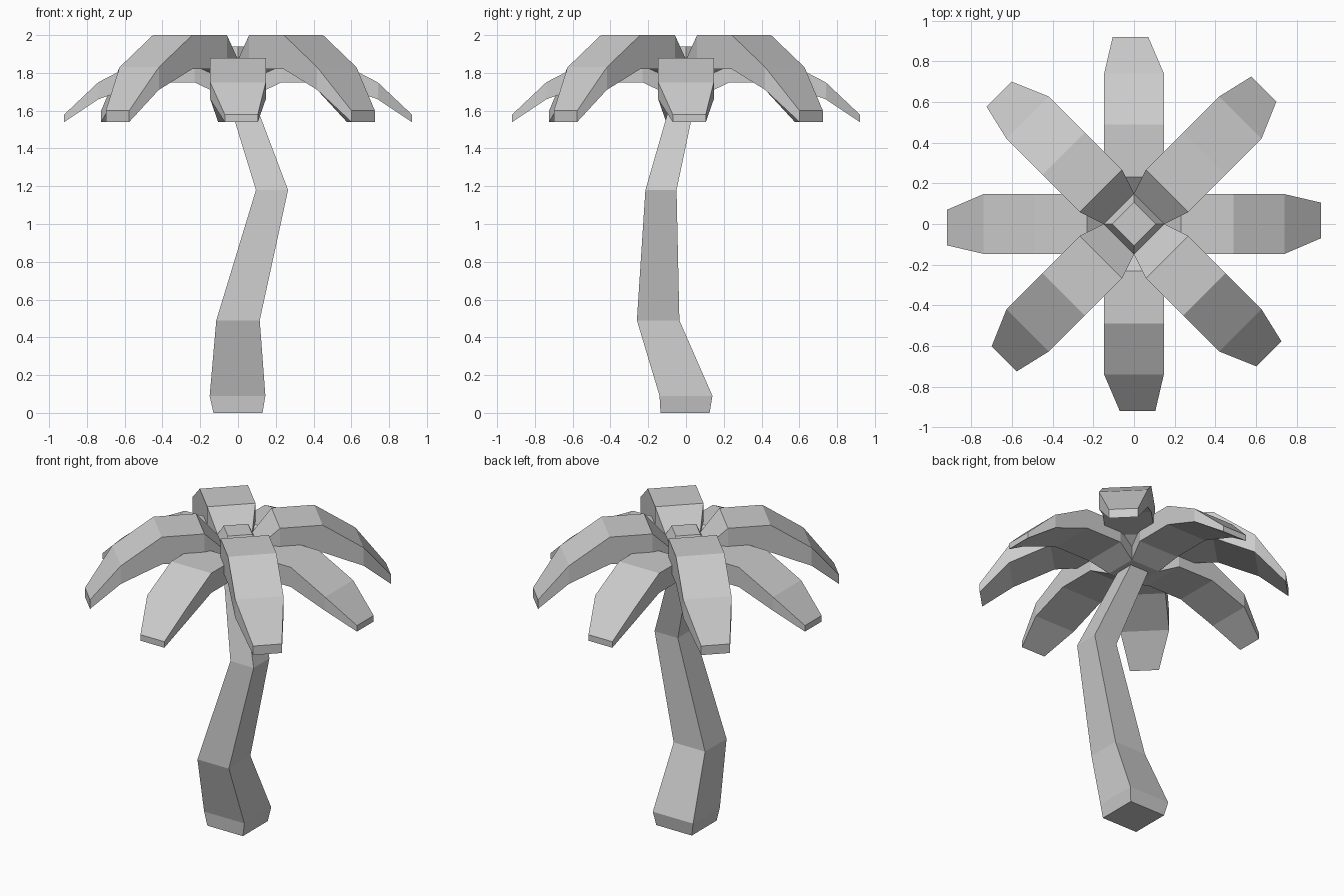
import bpy
import bmesh
from math import cos, sin, pi
from mathutils import Matrix

if "Cube" in bpy.data.objects:
    bpy.data.objects.remove(bpy.data.objects["Cube"])


def loft(bm, rings, cap_start=True, cap_end=True):
    """Skin a chain of four-point rings with flat quads."""
    loops = [[bm.verts.new(p) for p in ring] for ring in rings]
    for a, b in zip(loops, loops[1:]):
        for i in range(4):
            j = (i + 1) % 4
            bm.faces.new((a[i], a[j], b[j], b[i]))
    if cap_start:
        bm.faces.new(loops[0][::-1])
    if cap_end:
        bm.faces.new(loops[-1])


def make_object(name, rings, angle=0.0, **caps):
    bm = bmesh.new()
    loft(bm, rings, **caps)
    bmesh.ops.recalc_face_normals(bm, faces=bm.faces)
    bm.transform(Matrix.Rotation(angle, 4, 'Z'))
    mesh = bpy.data.meshes.new(name)
    bm.to_mesh(mesh)
    bm.free()
    obj = bpy.data.objects.new(name, mesh)
    bpy.context.collection.objects.link(obj)
    return obj


def rect(x0, x1, y0, y1, z):
    return [(x0, y0, z), (x1, y0, z), (x1, y1, z), (x0, y1, z)]


# Crooked square trunk: x range, y range, height
trunk = [
    (-0.13, 0.13, -0.135, 0.125, 0.0),
    (-0.15, 0.145, -0.14, 0.14, 0.09),
    (-0.115, 0.115, -0.26, -0.035, 0.49),
    (0.095, 0.265, -0.215, -0.05, 1.18),
    (-0.08, 0.05, -0.05, 0.07, 1.75),
]
make_object("trunk", [rect(*level) for level in trunk])

# Frond outline from core to tip: radius, right edge, left edge
outline = [(0.106, -0.106, 0.106), (0.23, -0.147, 0.147),
           (0.49, -0.147, 0.147), (0.74, -0.147, 0.147), (0.92, -0.07, 0.105)]


def make_fronds(name, start, tops, bottoms):
    rings = [[(r, right, b), (r, left, b), (r, left, t), (r, right, t)]
             for (r, right, left), t, b in zip(outline, tops, bottoms)]
    for k in range(4):
        make_object(f"{name}_{k + 1}", rings, start + k * pi / 2, cap_start=False)


# Upper layer on the diagonals, lower layer along the axes
make_fronds("upper_frond", pi / 4,
            (1.87, 2.0, 2.0, 1.83, 1.60), (1.76, 1.82, 1.82, 1.71, 1.54))
make_fronds("lower_frond", 0.0,
            (1.78, 1.88, 1.88, 1.75, 1.58), (1.69, 1.75, 1.75, 1.66, 1.54))


# Crown cores joining each layer, the upper one with a bevelled cap
def square(h, z):
    return rect(-h, h, -h, h, z)


make_object("upper_core", [square(0.106, 1.76), square(0.106, 1.87), square(0.075, 1.94)], pi / 4)
make_object("lower_core", [square(0.106, 1.69), square(0.106, 1.78)])
